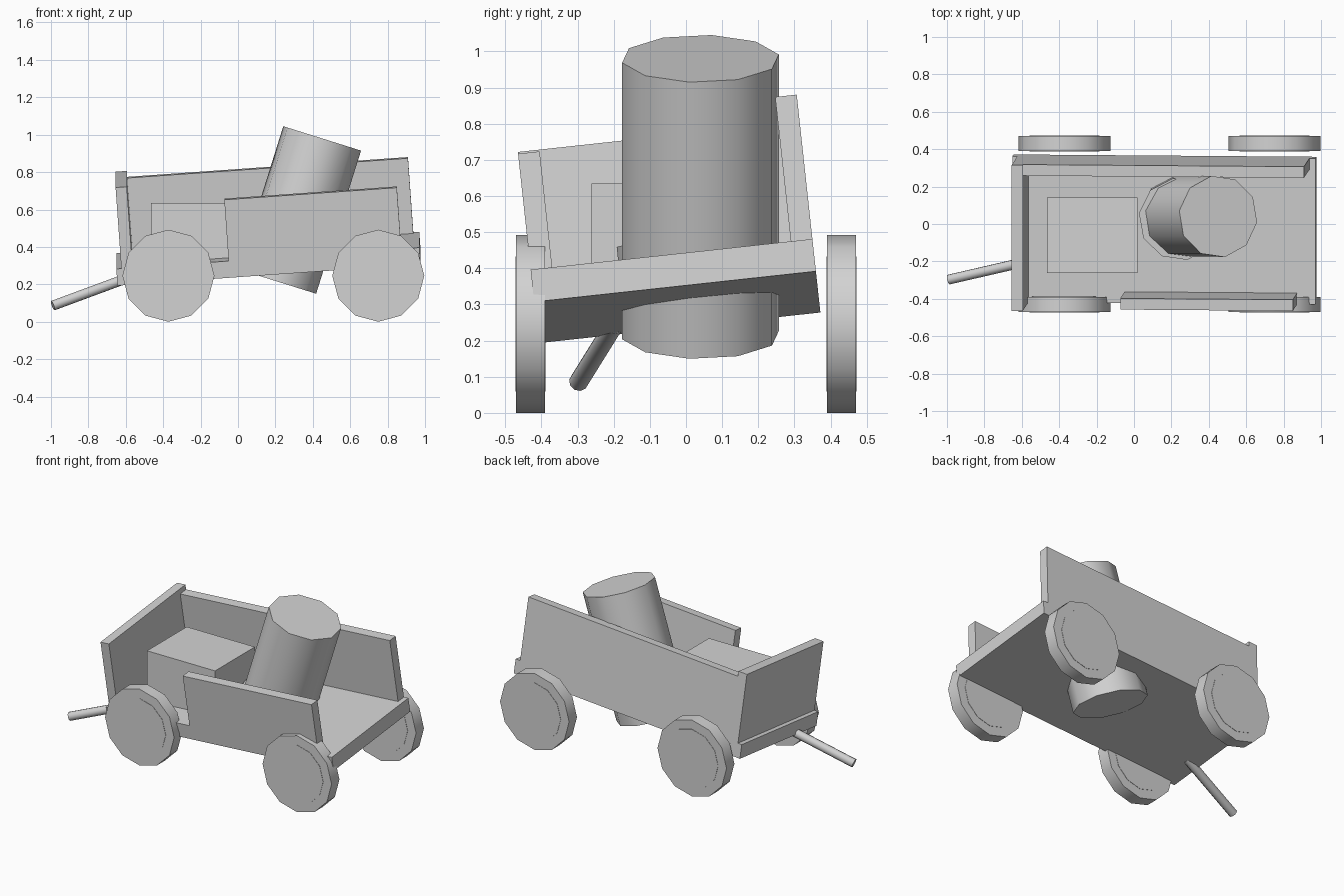
import bpy
import math
from mathutils import Matrix, Vector

cube = bpy.data.objects.get("Cube")
if cube:
    bpy.data.objects.remove(cube, do_unlink=True)

# One plain grey
grey = bpy.data.materials.new("plain grey")
grey.use_nodes = True
colour = (0.65, 0.65, 0.65, 1)
grey.diffuse_color = colour
grey.node_tree.nodes["Principled BSDF"].inputs["Base Color"].default_value = colour

# The whole cart body leans sideways and rises towards its tail
CART = (Matrix.Translation((0.1625, -0.029, 0.337))
        @ Matrix.Rotation(math.radians(6.2), 4, 'X')
        @ Matrix.Rotation(math.radians(-4.05), 4, 'Y'))


def finish(name, smooth=None):
    obj = bpy.context.object
    obj.name = name
    obj.data.materials.append(grey)
    if smooth:
        bpy.ops.object.shade_smooth_by_angle(angle=math.radians(smooth))
    return obj


def box(name, low, high, frame=Matrix()):
    """Box between two corners, placed in the given frame."""
    low, high = Vector(low), Vector(high)
    bpy.ops.mesh.primitive_cube_add(size=1)
    obj = finish(name)
    obj.data.transform(Matrix.Translation((low + high) / 2)
                       @ Matrix.Diagonal((*(high - low), 1)))
    obj.matrix_world = frame
    return obj


def rod(name, start, end, radius, sides, spin=0, frame=Matrix()):
    """Cylinder between two points."""
    start, end = Vector(start), Vector(end)
    axis = end - start
    bpy.ops.mesh.primitive_cylinder_add(vertices=sides, radius=radius, depth=axis.length)
    obj = finish(name, 40)
    turn = Vector((0, 0, 1)).rotation_difference(axis).to_matrix().to_4x4()
    obj.matrix_world = (frame @ Matrix.Translation((start + end) / 2) @ turn
                        @ Matrix.Rotation(math.radians(spin), 4, 'Z'))
    return obj


# Tilted floor and its three boards
HALF_L, HALF_W, TOP = 0.812, 0.392, 0.045
WALL = 0.06
box("floor", (-HALF_L, -HALF_W, -TOP), (HALF_L, HALF_W, TOP), CART)
box("end_board", (-0.785, -HALF_W, TOP), (-0.785 + WALL, HALF_W, TOP + 0.437), CART)
box("back_board", (-0.725, HALF_W - WALL, TOP), (0.78, HALF_W, TOP + 0.405), CART)
box("front_board", (-0.21, -HALF_W, TOP), (0.715, -HALF_W + WALL, TOP + 0.33), CART)

# Cargo: upright crate, leaning barrel and the low round base at its foot
box("crate", (-0.465, -0.262, 0.3), (0.02, 0.143, 0.635))
rod("barrel", (0.21, 0.04, 0.215), (0.45, 0.04, 0.98), 0.22, 10, 10)
rod("barrel_base", (0.093, 0.07, TOP), (0.093, 0.07, TOP + 0.085), 0.222, 10, 10, CART)

# Four wheels, each with a barely raised hub plate on both faces
RADIUS = 0.246
for end, x in (("fore", -0.372), ("rear", 0.75)):
    for side, y in (("left", 0.43), ("right", -0.43)):
        for part, r, half in (("wheel", RADIUS, 0.04), ("hub", 0.187, 0.042)):
            rod(f"{end}_{side}_{part}", (x, y - half, RADIUS), (x, y + half, RADIUS), r, 12)

# Pull handle hanging from the end of the floor
rod("handle", (-0.99, -0.297, 0.086), (-0.56, -0.198, 0.245), 0.027, 10)
